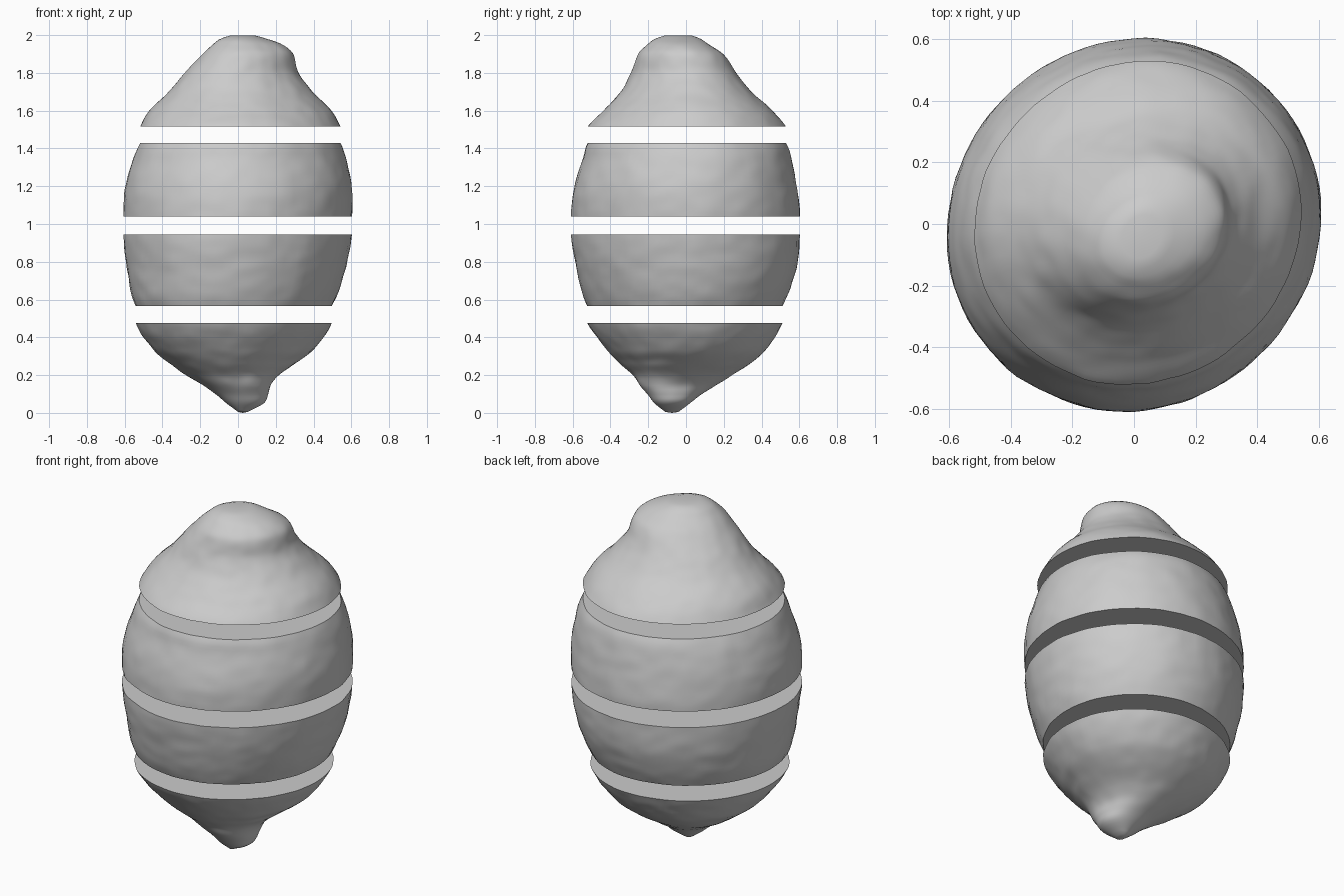
import bpy, bmesh, math
from mathutils import Vector, noise

if "Cube" in bpy.data.objects:
    bpy.data.objects.remove(bpy.data.objects["Cube"])

# Silhouette of the uncut fruit: z, left x, right x, front y, back y
PROFILE = [
    (0.005, 0.00, 0.05, -0.11, -0.04),
    (0.05, -0.06, 0.135, -0.165, 0.02),
    (0.10, -0.12, 0.155, -0.20, 0.085),
    (0.15, -0.19, 0.165, -0.24, 0.165),
    (0.20, -0.275, 0.21, -0.275, 0.245),
    (0.26, -0.36, 0.30, -0.345, 0.34),
    (0.33, -0.445, 0.395, -0.415, 0.42),
    (0.475, -0.54, 0.495, -0.52, 0.51),
    (0.66, -0.585, 0.565, -0.575, 0.58),
    (0.855, -0.605, 0.60, -0.605, 0.60),
    (1.015, -0.595, 0.60, -0.59, 0.585),
    (1.165, -0.55, 0.57, -0.545, 0.555),
    (1.245, -0.515, 0.54, -0.52, 0.525),
    (1.33, -0.465, 0.49, -0.435, 0.455),
    (1.43, -0.365, 0.395, -0.345, 0.345),
    (1.53, -0.28, 0.32, -0.29, 0.265),
    (1.63, -0.185, 0.29, -0.25, 0.195),
    (1.68, -0.13, 0.23, -0.20, 0.12),
    (1.71, -0.09, 0.15, -0.16, 0.075),
    (1.727, -0.04, 0.09, -0.11, 0.03),
]
SEG = 96


def extents(z):
    """Smoothly interpolate the four silhouette extents at height z."""
    n = len(PROFILE)
    z = min(max(z, PROFILE[0][0]), PROFILE[-1][0])
    i = max(k for k in range(n - 1) if PROFILE[k][0] <= z)
    a, b = PROFILE[i], PROFILE[i + 1]
    p, q = PROFILE[max(i - 1, 0)], PROFILE[min(i + 2, n - 1)]
    h = b[0] - a[0]
    t = (z - a[0]) / h
    out = []
    for k in range(1, 5):
        m0 = (b[k] - p[k]) / (b[0] - p[0]) * h
        m1 = (q[k] - a[k]) / (q[0] - a[0]) * h
        out.append((2*t**3 - 3*t**2 + 1) * a[k] + (t**3 - 2*t**2 + t) * m0
                   + (3*t**2 - 2*t**3) * b[k] + (t**3 - t**2) * m1)
    return out


def ring_points(z, lift):
    xl, xr, yf, yb = extents(z)
    cx, cy = (xl + xr) / 2, (yf + yb) / 2
    # Body leans oval along one diagonal; the lower nub is fuller at front right
    oval = 0.016 * min(1, max(0, (z - 0.2) / 0.2))
    nub = 0.035 * max(0, 1 - abs(z - 0.14) / 0.14)
    pts = []
    for s in range(SEG):
        a = 2 * math.pi * s / SEG
        d = Vector((math.cos(a), math.sin(a), 0))
        p = Vector((cx + (xr - xl) / 2 * d.x, cy + (yb - yf) / 2 * d.y, z))
        bump = 0.004 * noise.noise(p * 5) + 0.004 * noise.noise(p * 14)
        bump += oval * math.sin(2 * a)
        bump += nub * max(0, math.cos(a + math.pi / 4)) ** 4
        p += d * bump * min(1, (xr - xl) / 0.4)
        p.z += lift
        pts.append(p)
    return pts


def make_slice(name, z0, z1, lift, steps, tip=None):
    """Cut the fruit from z0 to z1 and raise that piece by lift."""
    bm = bmesh.new()
    rings = [[bm.verts.new(p) for p in ring_points(z0 + (z1 - z0) * i / steps, lift)]
             for i in range(steps + 1)]
    for lo, hi in zip(rings, rings[1:]):
        for s in range(SEG):
            t = (s + 1) % SEG
            bm.faces.new((lo[s], lo[t], hi[t], hi[s])).smooth = True
    for ring, side in ((rings[0], "bottom"), (rings[-1], "top")):
        if tip != side:
            bm.faces.new(ring)  # flat cut face
            continue
        # Rounded tip: fan to a centre point
        mid = sum((v.co for v in ring), Vector()) / SEG
        mid.z = 0.0 if side == "bottom" else 1.99
        c = bm.verts.new(mid)
        for s in range(SEG):
            bm.faces.new((ring[s], ring[(s + 1) % SEG], c)).smooth = True
    bmesh.ops.recalc_face_normals(bm, faces=bm.faces)
    mesh = bpy.data.meshes.new(name)
    bm.to_mesh(mesh)
    bm.free()
    obj = bpy.data.objects.new(name, mesh)
    bpy.context.collection.objects.link(obj)


# Four separated lemon slices, bottom to top
make_slice("lemon_bottom_tip", 0.005, 0.475, 0.0, 40, "bottom")
make_slice("lemon_lower_slice", 0.475, 0.855, 0.09, 20)
make_slice("lemon_upper_slice", 0.855, 1.245, 0.185, 20)
make_slice("lemon_stem_end", 1.245, 1.727, 0.271, 44, "top")
